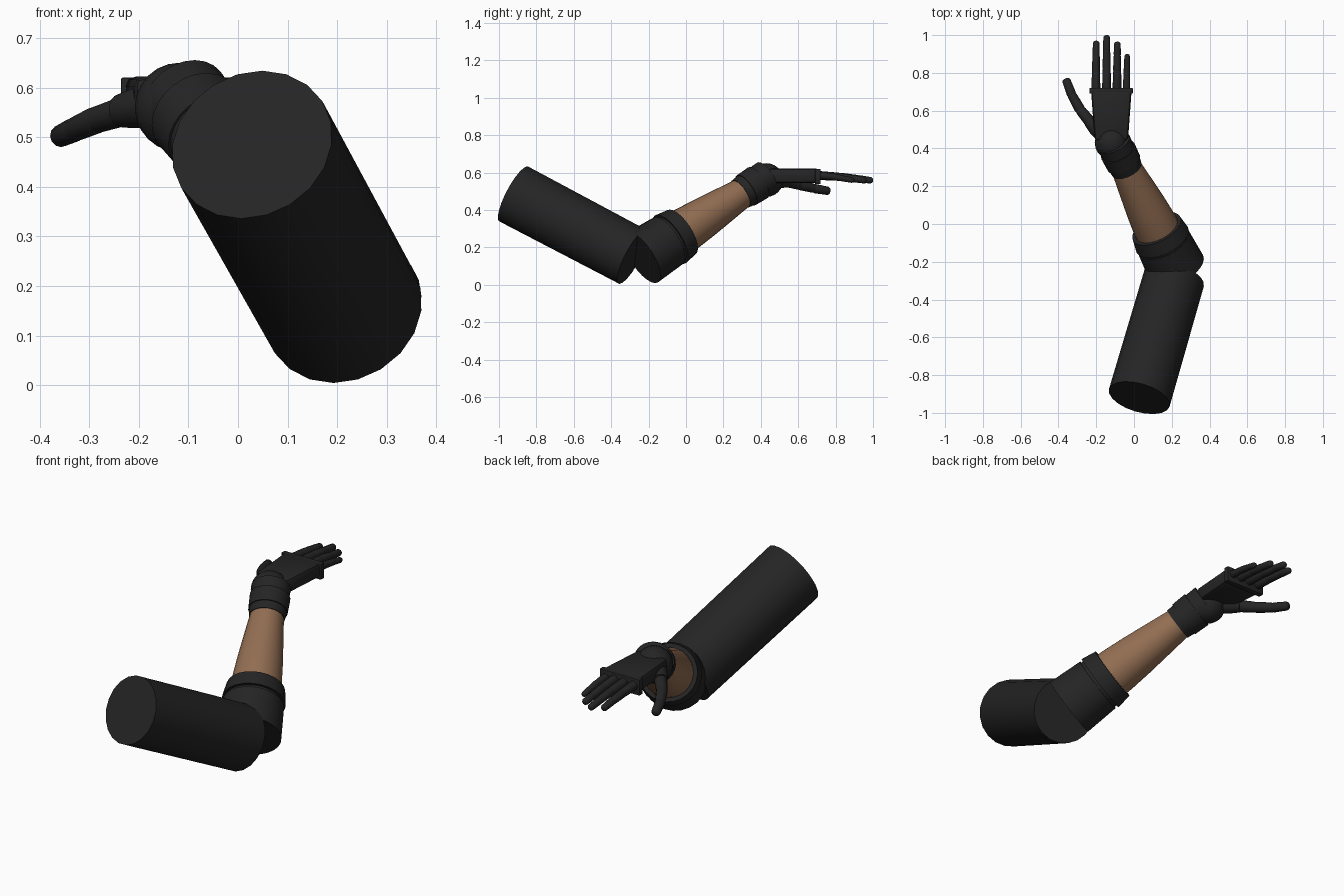
import bpy, bmesh, math
from mathutils import Vector

if "Cube" in bpy.data.objects:
    bpy.data.objects.remove(bpy.data.objects["Cube"], do_unlink=True)


def material(name, rgb):
    m = bpy.data.materials.new(name)
    m.use_nodes = True
    m.diffuse_color = (*rgb, 1)
    m.node_tree.nodes["Principled BSDF"].inputs["Base Color"].default_value = (*rgb, 1)
    return m


BLACK = material("black fabric", (0.018, 0.018, 0.018))
SKIN = material("brown skin", (0.29, 0.155, 0.085))


def finish(name, bm, mat, angle=40):
    bmesh.ops.recalc_face_normals(bm, faces=bm.faces)
    mesh = bpy.data.meshes.new(name)
    bm.to_mesh(mesh)
    bm.free()
    mesh.materials.append(mat)
    ob = bpy.data.objects.new(name, mesh)
    bpy.context.collection.objects.link(ob)
    bpy.ops.object.select_all(action="DESELECT")
    ob.select_set(True)
    bpy.context.view_layer.objects.active = ob
    bpy.ops.object.shade_smooth_by_angle(angle=math.radians(angle))
    return ob


def tube(name, points, radii, mat, sides=20):
    """Closed tube through points; each ring is square to the path."""
    pts = [Vector(p) for p in points]
    bm = bmesh.new()
    rings = []
    for i, (p, r) in enumerate(zip(pts, radii)):
        d = pts[min(i + 1, len(pts) - 1)] - pts[max(i - 1, 0)]
        q = d.to_track_quat("Z", "X")
        ring = []
        for k in range(sides):
            a = math.tau * k / sides
            ring.append(bm.verts.new(p + q @ Vector((r * math.cos(a), r * math.sin(a), 0))))
        rings.append(ring)
    for a, b in zip(rings, rings[1:]):
        for k in range(sides):
            n = (k + 1) % sides
            bm.faces.new((a[k], a[n], b[n], b[k]))
    bm.faces.new(rings[0])
    bm.faces.new(rings[-1])
    return finish(name, bm, mat)


# Forearm axis, measured from the elbow
ELBOW = Vector((0.225, -0.235, 0.145))
AXIS = Vector((-0.17, 0.34, 0.22)).normalized()


def along(name, profile, mat, sides=24):
    """Turned part on the forearm axis; profile holds (distance, radius)."""
    return tube(name, [ELBOW + AXIS * s for s, _ in profile], [r for _, r in profile], mat, sides)


# Upper arm sleeve
tube("upper_sleeve", [(0.028, -0.92, 0.485), (0.213, -0.285, 0.15)], [0.167, 0.163], BLACK)

# Elbow sleeve, its recessed seam and rolled cuff
along("elbow_sleeve", [(0, 0.157), (0.18, 0.147)], BLACK)
along("sleeve_seam", [(0.17, 0.14), (0.21, 0.138)], BLACK)
along("sleeve_cuff", [(0.195, 0.152), (0.272, 0.14)], BLACK)

# Bare forearm
along("forearm", [(0.2, 0.121), (0.3, 0.12), (0.42, 0.11), (0.55, 0.096), (0.72, 0.077)], SKIN)

# Glove cuff bands
along("glove_cuff", [(0.68, 0.085), (0.725, 0.09)], BLACK)
along("glove_band", [(0.72, 0.094), (0.8, 0.097)], BLACK)
along("glove_wrist", [(0.79, 0.09), (0.86, 0.092)], BLACK)

# Rounded wrist joint
bm = bmesh.new()
bmesh.ops.create_uvsphere(bm, u_segments=20, v_segments=12, radius=0.09)
bmesh.ops.translate(bm, verts=bm.verts, vec=(-0.118, 0.43, 0.56))
finish("wrist_joint", bm, BLACK)


def block(name, x0, x1, y0, y1, z0, z1, taper=0, bevel=0.012):
    """Bevelled block, narrowed towards its rear end."""
    bm = bmesh.new()
    bmesh.ops.create_cube(bm, size=1)
    for v in bm.verts:
        rear = v.co.y < 0
        inset = taper if rear else 0
        v.co = Vector((x0 + inset if v.co.x < 0 else x1 - inset,
                       y0 if rear else y1,
                       z0 if v.co.z < 0 else z1))
    bmesh.ops.bevel(bm, geom=bm.edges[:], offset=bevel, segments=2, affect="EDGES", profile=0.5)
    return finish(name, bm, BLACK)


# Palm and knuckle ridge
block("palm", -0.228, -0.012, 0.44, 0.715, 0.545, 0.622, 0.02, 0.02)
block("knuckle_ridge", -0.236, -0.006, 0.69, 0.72, 0.538, 0.62, 0, 0.004)


def digit(name, path, radius):
    """Jointed digit: tapered segments with a rounded tip."""
    pts = [Vector(p) for p in path]
    for i, (a, b) in enumerate(zip(pts, pts[1:])):
        r = radius * (1 - 0.1 * i)
        d = (b - a).normalized()
        last = i == len(pts) - 2
        rings = [a - d * 0.006, a + d * 0.006, b - d * 0.012]
        sizes = [r * 0.9, r, r * 0.9]
        if last:
            rings += [b - d * 0.004, b]
            sizes += [r * 0.7, r * 0.25]
        else:
            rings.append(b + d * 0.006)
            sizes.append(r * 0.8)
        tube(f"{name}_segment_{i + 1}", rings, sizes, BLACK, 12)


# Fingers: name, base x, tip x, tip y
for name, x0, x1, tip in (("index", -0.202, -0.2, 0.97), ("middle", -0.145, -0.145, 1.0),
                          ("ring", -0.09, -0.088, 0.965), ("little", -0.04, -0.036, 0.9)):
    path = []
    for t in (0, 0.42, 0.73, 1):
        path.append((x0 + (x1 - x0) * t, 0.7 + (tip - 0.7) * t, 0.585 - 0.028 * t * t ** 0.5))
    digit(name + "_finger", path, 0.02 if name == "little" else 0.024)

# Thumb with its base mound
tube("thumb_base", [(-0.15, 0.46, 0.565), (-0.2, 0.505, 0.56), (-0.235, 0.545, 0.553)],
     [0.045, 0.042, 0.034], BLACK, 14)
digit("thumb", [(-0.22, 0.525, 0.556), (-0.285, 0.605, 0.535), (-0.33, 0.685, 0.515),
                (-0.362, 0.77, 0.5)], 0.031)
